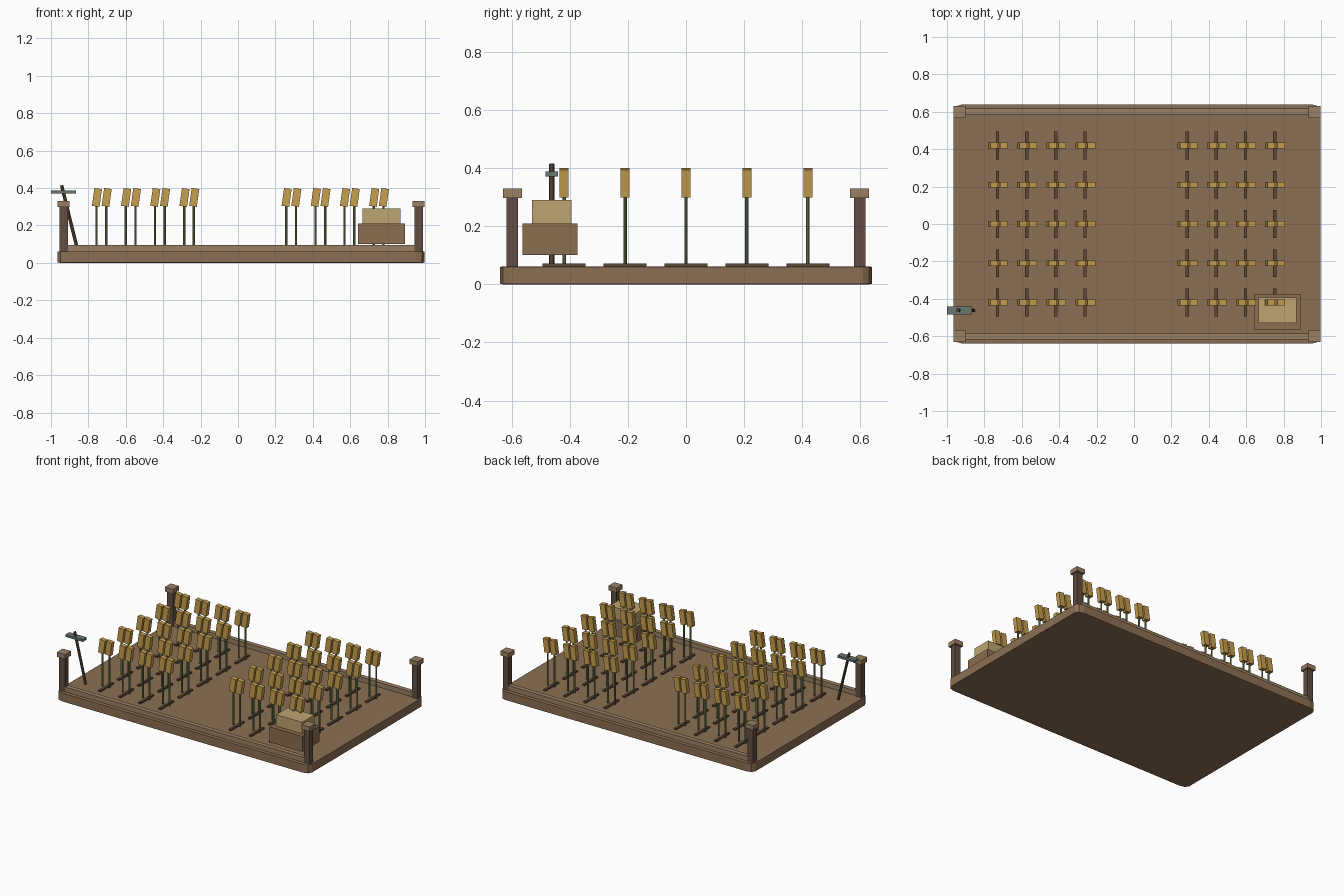
import bpy, bmesh
from math import radians
from mathutils import Vector, Matrix

if "Cube" in bpy.data.objects:
    bpy.data.objects.remove(bpy.data.objects["Cube"])


def material(name, r, g, b):
    m = bpy.data.materials.new(name)
    m.diffuse_color = tuple((c / 255) ** 2.2 for c in (r, g, b)) + (1,)
    m.use_nodes = True
    m.node_tree.nodes["Principled BSDF"].inputs["Base Color"].default_value = m.diffuse_color
    return m


soil = material("soil", 138, 111, 84)
dark_wood = material("dark_wood", 97, 79, 66)
pale_wood = material("pale_wood", 152, 128, 100)
furrow_mat = material("furrow_brown", 94, 74, 58)
green = material("stem_green", 120, 135, 85)
gold = material("grain_gold", 198, 158, 80)
crate_mat = material("crate_brown", 138, 110, 82)
straw = material("straw", 188, 163, 112)
metal = material("metal", 105, 118, 112)


def finish(name, bm, mat):
    mesh = bpy.data.meshes.new(name)
    bm.to_mesh(mesh)
    bm.free()
    mesh.materials.append(mat)
    ob = bpy.data.objects.new(name, mesh)
    bpy.context.collection.objects.link(ob)
    return ob


def box(name, center, size, mat, tilt=0, bevel=0):
    bm = bmesh.new()
    bmesh.ops.create_cube(bm, size=1)
    if bevel:
        # bevelled before stretching, so the rounding stretches too
        bmesh.ops.bevel(bm, geom=bm.edges[:], offset=bevel, segments=2,
                        profile=0.5, affect='EDGES')
    bmesh.ops.scale(bm, vec=size, verts=bm.verts)
    ob = finish(name, bm, mat)
    ob.location = center
    ob.rotation_euler = (0, radians(tilt), 0)
    return ob


def rod(name, a, b, radius, sides, mat):
    a, b = Vector(a), Vector(b)
    d = b - a
    bm = bmesh.new()
    bmesh.ops.create_cone(bm, cap_ends=True, segments=sides, radius1=radius,
                          radius2=radius, depth=d.length)
    rot = d.to_track_quat('Z', 'Y').to_matrix().to_4x4()
    ob = finish(name, bm, mat)
    ob.matrix_world = Matrix.Translation((a + b) / 2) @ rot
    return ob


CX = 0.017  # centre of the field slab

# Soil slab
box("field_slab", (CX, 0, 0.031), (1.962, 1.28, 0.062), soil, bevel=0.025)

# Side rails, corner posts and caps
for sy, side in ((-1, "front"), (1, "back")):
    box(side + "_rail", (CX, sy * 0.601, 0.078), (1.86, 0.032, 0.034), pale_wood)
    for sx, end in ((-1, "left"), (1, "right")):
        x, y = CX + sx * 0.949, sy * 0.598
        box(f"{side}_{end}_post", (x, y, 0.18), (0.044, 0.04, 0.24), dark_wood)
        box(f"{side}_{end}_post_cap", (x, y, 0.314), (0.064, 0.065, 0.032), pale_wood)

# Crop rows: furrow strip, two stems, two leaning grain heads
for group in (-0.73, 0.284):
    for i in range(4):
        for j in range(5):
            x, y = group + i * 0.156, -0.42 + j * 0.21
            box("furrow", (x, y, 0.066), (0.018, 0.148, 0.012), furrow_mat)
            for dx in (-0.026, 0.026):
                rod("stem", (x + dx, y, 0.07), (x + dx, y, 0.305), 0.006, 8, green)
                box("grain_head", (x + dx + 0.002, y, 0.35),
                    (0.041, 0.031, 0.096), gold, tilt=8)

# Harvest crate with heaped contents
box("crate", (0.767, -0.468, 0.156), (0.253, 0.19, 0.108), crate_mat)
box("crate_contents", (0.768, -0.462, 0.245), (0.203, 0.136, 0.09), straw)

# Leaning hand tool
rod("tool_handle", (-0.858, -0.462, 0.07), (-0.943, -0.462, 0.415), 0.009, 8, dark_wood)
box("tool_head", (-0.933, -0.462, 0.38), (0.134, 0.044, 0.016), metal)
